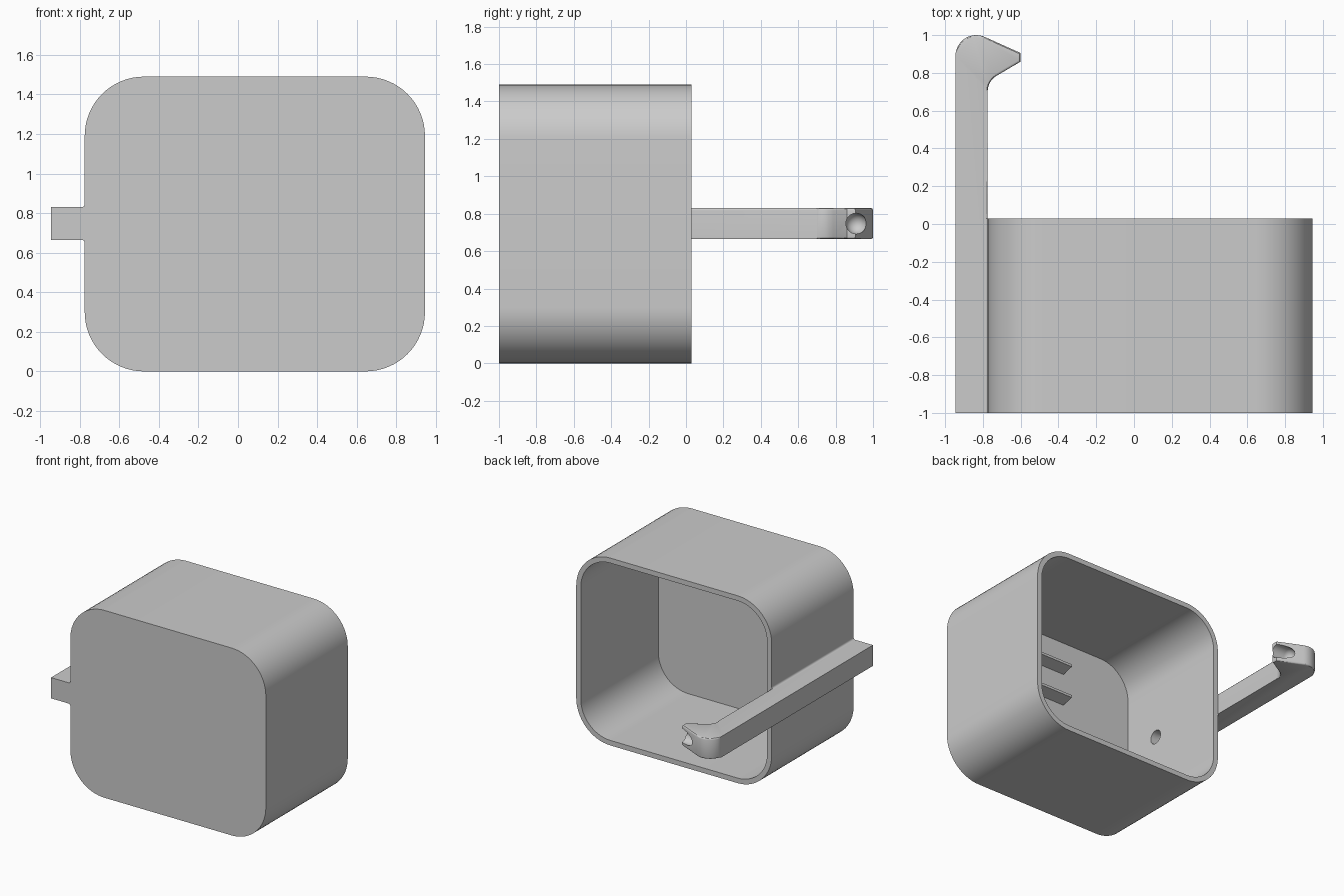
import bpy, bmesh, math
from mathutils import Vector, Matrix

old = bpy.data.objects.get("Cube")
if old:
    bpy.data.objects.remove(old, do_unlink=True)

grey = bpy.data.materials.new("light_grey")
grey.use_nodes = True
COLOR = (0.6, 0.6, 0.6, 1)
grey.diffuse_color = COLOR
grey.node_tree.nodes["Principled BSDF"].inputs["Base Color"].default_value = COLOR

FRONT, BACK, WALL = -1.0, 0.03, 0.04
ARM_LOW, ARM_HIGH = 0.665, 0.83
ARM_MID = (ARM_LOW + ARM_HIGH) / 2


def arc(cx, cy, r, start, end, steps):
    angles = [math.radians(start + (end - start) * i / steps) for i in range(steps + 1)]
    return [(cx + r * math.cos(a), cy + r * math.sin(a)) for a in angles]


def rounded_rect(x0, x1, z0, z1, r):
    corners = [(x1 - r, z1 - r), (x0 + r, z1 - r), (x0 + r, z0 + r), (x1 - r, z0 + r)]
    return [p for i, (cx, cz) in enumerate(corners)
            for p in arc(cx, cz, r, 90 * i, 90 * i + 90, 16)]


def prism(points, low, high, place):
    """Closed prism: place(a, b, h) maps profile point and height to space."""
    bm = bmesh.new()
    base = bm.faces.new([bm.verts.new(place(a, b, low)) for a, b in points])
    shift = Vector(place(0, 0, high)) - Vector(place(0, 0, low))
    extruded = bmesh.ops.extrude_face_region(bm, geom=[base], use_keep_orig=True)
    moved = [g for g in extruded["geom"] if isinstance(g, bmesh.types.BMVert)]
    bmesh.ops.translate(bm, verts=moved, vec=shift)
    bmesh.ops.recalc_face_normals(bm, faces=bm.faces)
    return bm


def make(name, bm):
    mesh = bpy.data.meshes.new(name)
    bm.to_mesh(mesh)
    bm.free()
    mesh.materials.append(grey)
    obj = bpy.data.objects.new(name, mesh)
    bpy.context.collection.objects.link(obj)
    return obj


def cut(obj, cutter):
    bpy.context.view_layer.objects.active = obj
    mod = obj.modifiers.new("cut", "BOOLEAN")
    mod.operation, mod.solver, mod.object = "DIFFERENCE", "EXACT", cutter
    bpy.ops.object.modifier_apply(modifier=mod.name)


def along_y(a, b, h):
    return (a, h, b)


def along_z(a, b, h):
    return (a, b, h)


def along_x(a, b, h):
    return (h, a, b)


# Open-backed rounded box
left, right, top, radius = -0.775, 0.945, 1.49, 0.3
box = make("box", prism(rounded_rect(left, right, 0, top, radius), FRONT, BACK, along_y))
hollow = make("hollow_cutter", prism(
    rounded_rect(left + WALL, right - WALL, WALL, top - WALL, radius - WALL),
    FRONT + 0.055, BACK + 0.2, along_y))
cut(box, hollow)

# Side arm with a hooked end
outline = [(-0.945, FRONT), (-0.775, FRONT), (-0.775, 0.70)]
outline += arc(-0.675, 0.70, 0.1, 180, 115, 8)
outline += [(-0.60, 0.86), (-0.60, 0.905)]
outline += arc(-0.835, 0.89, 0.11, 64, 180, 14)
bm = prism(outline, ARM_LOW, ARM_HIGH, along_z)


def softened(edge):
    a, b = (v.co for v in edge.verts)
    outer = max(a.x, b.x) < -0.94
    return abs(a.z - b.z) < 0.001 and max(a.y, b.y) > 0 and not outer


bmesh.ops.bevel(bm, geom=[e for e in bm.edges if softened(e)], offset=0.012,
                segments=3, profile=0.5, affect="EDGES")
arm = make("hook_arm", bm)

# Filleted root where the arm meets the wall
f = 0.015
upper = arc(left - f, ARM_HIGH + f, f, -90, 0, 5)
lower = arc(left - f, ARM_LOW - f, f, 0, 90, 5)
root = make("arm_root", prism(upper + lower, FRONT, BACK, along_y))


# Round-bottomed sockets in the wall and the hook
def socket(name, x, y, r, reach):
    profile = [(r, reach)] + [(a, b) for a, b in arc(0, 0, r, 0, -90, 8)]
    bm = bmesh.new()
    verts = [bm.verts.new((b + x, y + a, ARM_MID)) for a, b in [(0, reach)] + profile]
    edges = [bm.edges.new(pair) for pair in zip(verts, verts[1:])]
    bmesh.ops.spin(bm, geom=verts + edges, cent=(x, y, ARM_MID), axis=(1, 0, 0),
                   angle=math.tau, steps=32, use_duplicate=False)
    bmesh.ops.remove_doubles(bm, verts=bm.verts, dist=0.0005)
    bmesh.ops.recalc_face_normals(bm, faces=bm.faces)
    return make(name, bm)


wall_socket = socket("wall_socket_cutter", -0.80, -0.63, 0.055, 0.2)
hook_socket = socket("hook_socket_cutter", -0.71, 0.91, 0.055, 0.3)
for part in (box, root, arm):
    cut(part, wall_socket)
cut(arm, hook_socket)
for cutter in (hollow, wall_socket, hook_socket):
    bpy.data.objects.remove(cutter, do_unlink=True)

# Two inner ledges on the front panel
parts = [box, arm, root]
for name, z in (("upper_ledge", 1.23), ("lower_ledge", 0.97)):
    section = [(-0.95, z), (-0.85, z), (-0.85, z - 0.02), (-0.95, z - 0.045)]
    parts.append(make(name, prism(section, -0.12, 0.29, along_x)))

for part in parts:
    bpy.ops.object.select_all(action="DESELECT")
    part.select_set(True)
    bpy.context.view_layer.objects.active = part
    bpy.ops.object.shade_smooth_by_angle(angle=math.radians(30))
